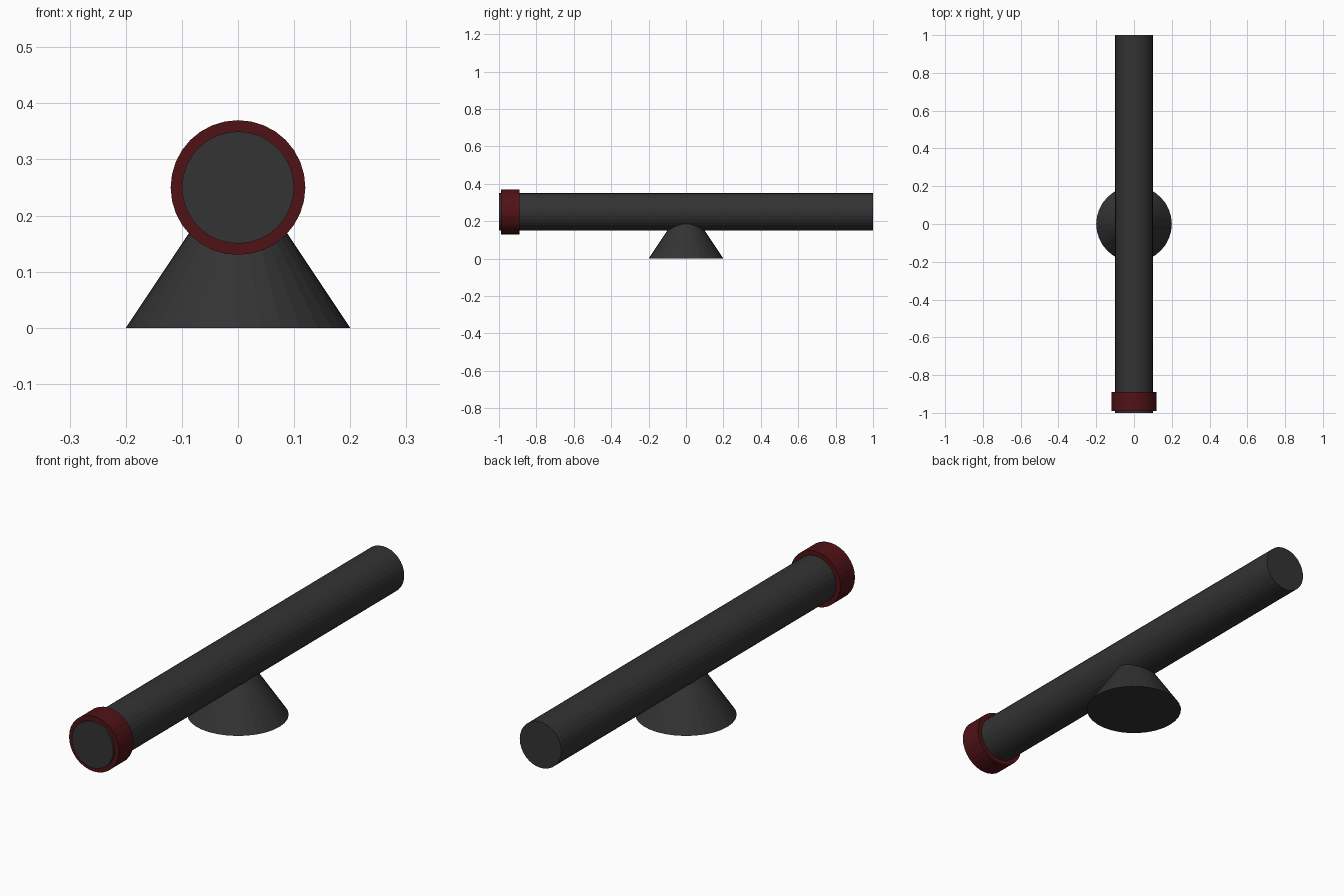
import bpy
from math import pi

if "Cube" in bpy.data.objects:
    bpy.data.objects.remove(bpy.data.objects["Cube"])


def material(name, color):
    m = bpy.data.materials.new(name)
    m.diffuse_color = (*color, 1)
    m.use_nodes = True
    m.node_tree.nodes["Principled BSDF"].inputs["Base Color"].default_value = m.diffuse_color
    return m


def finish(name, mat):
    ob = bpy.context.object
    ob.name = name
    ob.data.materials.append(mat)


def tube_along_y(name, radius, y0, y1, mat):
    bpy.ops.mesh.primitive_cylinder_add(
        vertices=32, radius=radius, depth=y1 - y0,
        location=(0, (y0 + y1) / 2, 0.25), rotation=(pi / 2, 0, 0))
    finish(name, mat)


black = material("black", (0.033, 0.033, 0.033))
red = material("dark_red", (0.08, 0.006, 0.008))

# Main tube and the collar near its front end
tube_along_y("barrel", 0.10, -1.0, 1.0, black)
tube_along_y("front_collar", 0.12, -0.99, -0.89, red)

# Conical foot, its tip buried in the tube
bpy.ops.mesh.primitive_cone_add(vertices=32, radius1=0.2, radius2=0,
                                depth=0.3, location=(0, 0, 0.15))
finish("stand", black)
